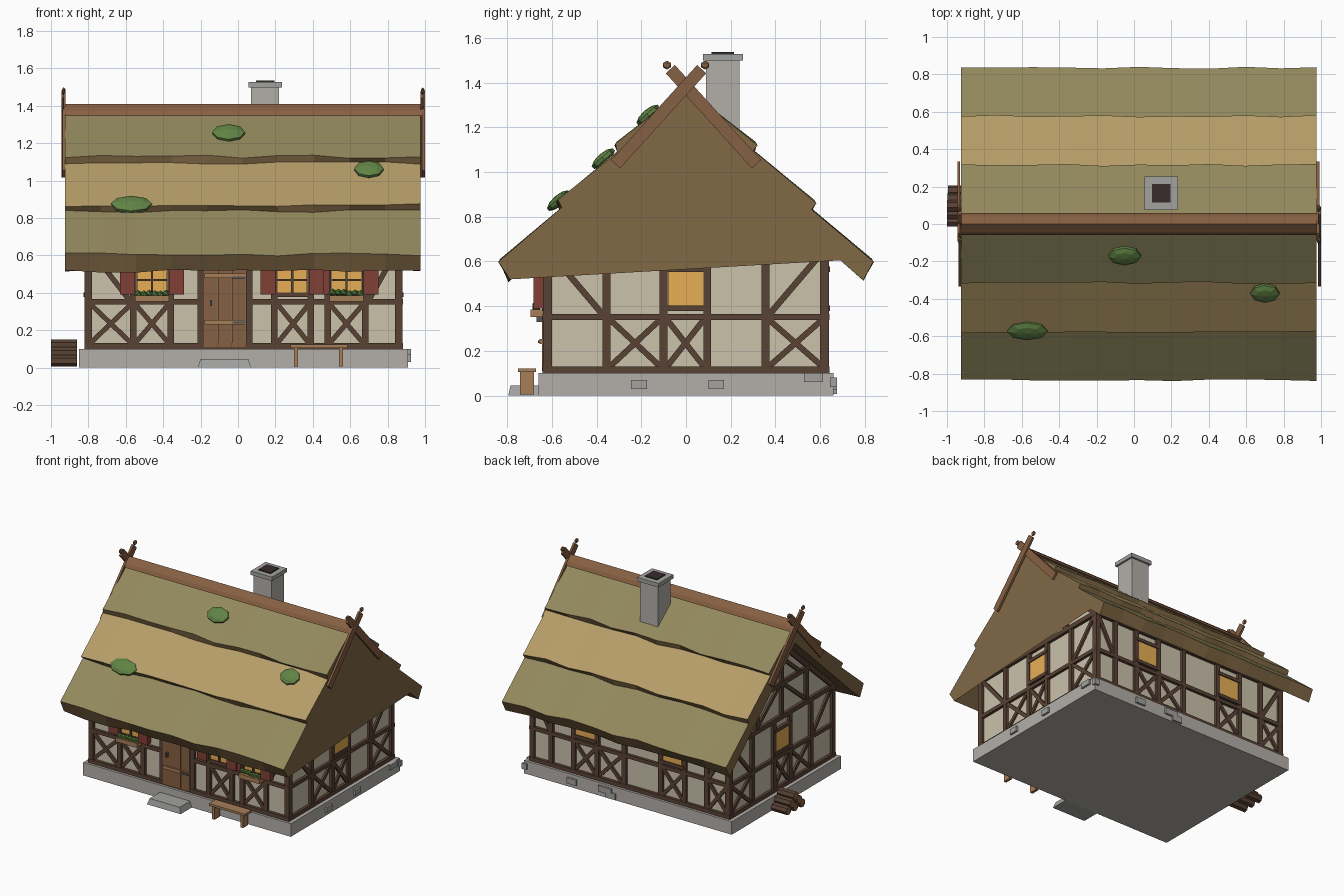
import bpy, bmesh, math, random
from mathutils import Vector as V, Matrix

if "Cube" in bpy.data.objects:
    bpy.data.objects.remove(bpy.data.objects["Cube"])

random.seed(4)
Z = V((0, 0, 1))
MATS = {}
for n, c in dict(stone=(.45, .43, .40), rock=(.36, .36, .35), plaster=(.60, .54, .41), timber=(.10, .055, .035),
                 wood=(.24, .115, .055), plank=(.38, .21, .095), straw=(.47, .34, .14), old_straw=(.29, .25, .11),
                 straw_edge=(.22, .14, .06), glow=(.80, .42, .09), red=(.22, .05, .035), leaf=(.10, .23, .05),
                 moss=(.12, .23, .06), soot=(.04, .025, .025), iron=(.09, .09, .09)).items():
    MATS[n] = bpy.data.materials.new(n)
    MATS[n].diffuse_color = (*c, 1)


def finish(name, bm, *mats):
    bmesh.ops.recalc_face_normals(bm, faces=bm.faces)
    me = bpy.data.meshes.new(name)
    bm.to_mesh(me)
    bm.free()
    for m in mats:
        me.materials.append(MATS[m])
    ob = bpy.data.objects.new(name, me)
    bpy.context.collection.objects.link(ob)
    return ob


def add_box(bm, lo, hi):
    lo, hi = V(lo), V(hi)
    bmesh.ops.create_cube(bm, size=1, matrix=Matrix.LocRotScale((lo + hi) / 2, None, hi - lo))


def box(name, mat, *pairs):
    bm = bmesh.new()
    for lo, hi in pairs:
        add_box(bm, lo, hi)
    return finish(name, bm, mat)


def bar(bm, a, b, w, n, d):
    """Square-cut beam from a to b: width w across, depth d along normal n."""
    ax = b - a
    side = ax.cross(n).normalized() * w
    m = Matrix((ax, side, n * d)).transposed().to_4x4()
    m.translation = (a + b) / 2
    bmesh.ops.create_cube(bm, size=1, matrix=m)


def prism(name, mat, prof, x0, x1):
    bm = bmesh.new()
    A, B = ([bm.verts.new((x, y, z)) for y, z in prof] for x in (x0, x1))
    bm.faces.new(A)
    bm.faces.new(B)
    for i in range(len(A)):
        j = (i + 1) % len(A)
        bm.faces.new((A[i], A[j], B[j], B[i]))
    return finish(name, bm, mat)


# Plinth with loose stones
box("plinth", "stone", ((-.85, -.66, 0), (.91, .66, .1)))
stones = [((.905, y, z), (.02, w, .02)) for y, z, w in ((-.21, .05, .035), (.135, .05, .035), (.57, .08, .042))]
stones += [((x, .66, z), (w, .015, .022)) for x, z, w in ((.9, .06, .02), (.5, .05, .04), (.22, .06, .055), (.17, .03, .04))]
box("plinth_stones", "rock", *[(V(c) - V(h), V(c) + V(h)) for c, h in stones])

# Plastered walls with gables
prism("walls", "plaster", [(-.62, .1), (.62, .1), (.62, .66), (0, 1.21), (-.62, .66)], -.80, .86)


# Timber framing, one wall at a time
def frame(name, o, u, n, lo, hi, posts, crosses, braces, windows, gable=False, gaps=()):
    P = lambda a, z: V(o) + V(u) * a + Z * z
    n = V(n)
    bm = bmesh.new()
    beam = lambda a, b, w=.035, d=.04: bar(bm, P(*a), P(*b), w, n, d)
    beam((lo, .115), (hi, .115), .03, .044)
    beam((lo, .645), (hi, .645), .035, .044)
    cuts = [lo] + [g for gap in gaps for g in gap] + [hi]
    for a, b in zip(cuts[::2], cuts[1::2]):
        beam((a, .352), (b, .352), .028, .042)
    for p in posts:
        beam((p, .1), (p, .65))
    for a, b in crosses:
        beam((a, .13), (b, .34), .026, .028)
        beam((a, .34), (b, .13), .026, .03)
    for a, b in braces:
        beam((a, .63), (b, .36), .028, .03)
    if gable:
        beam((-.37, .9), (.37, .9), .035, .042)
        beam((0, .65), (0, 1.19))
        for s in (-1, 1):
            beam((s * .62, .645), (0, 1.195), .035, .038)
            beam((s * .30, .65), (s * .30, .9))
            beam((s * .29, .67), (s * .02, .89), .028, .03)
            beam((s * .22, .91), (s * .02, 1.08), .028, .03)
    for w in windows:
        for z in (.39, .565):
            beam((w - .1, z), (w + .1, z), .025, .05)
    finish(name + "_timbers", bm, "timber")
    bm = bmesh.new()
    for w in windows:
        bar(bm, P(w, .40), P(w, .555), .16, n, .034)
    finish(name + "_window_panes", bm, "glow")


FW = (-.46, .29, .58)
frame("front", (0, -.62, 0), (1, 0, 0), (0, -1, 0), -.82, .88,
      (-.803, -.56, -.36, -.2, .06, .195, .39, .48, .68, .863),
      ((-.79, -.57), (-.55, -.37), (.21, .38), (.49, .67)), ((-.79, -.58), (.85, .70)), FW, gaps=((-.2, .06),))
frame("back", (0, .62, 0), (1, 0, 0), (0, 1, 0), -.82, .88,
      (-.803, -.62, -.43, -.23, .08, .31, .51, .70, .863),
      ((-.79, -.63), (-.42, -.24), (.1, .3), (.32, .50)), ((-.79, -.63), (.85, .71)), (-.33, .41))
for nm, x, s in (("right", .86, 1), ("left", -.80, -1)):
    frame(nm, (x, 0, 0), (0, 1, 0), (s, 0, 0), -.64, .64, (-.622, -.355, -.1, .095, .355, .622),
          ((-.34, -.115), (-.085, .08), (.37, .61)), ((-.6, -.37), (.6, .37)), (0,), gable=True)

# Front window bars, shutters and flower boxes
bars, shut = [], []
for w in FW:
    bars += [((w - .006, -.65, .4), (w + .006, -.62, .56)), ((w - .08, -.648, .462), (w + .08, -.62, .474))]
    for s in (-1, 1):
        c = w + s * .13
        shut.append(((c - .04, -.675 - .008 * s, .39), (c + .04, -.64, .57)))
box("window_bars", "timber", *bars)
box("shutters", "red", *shut)
box("flower_boxes", "plank", *[((w - .09, -.695, .352), (w + .09, -.64, .385)) for w in (-.46, .58)])
bm = bmesh.new()
for w in (-.46, .58):
    for i in range(6):
        p = V((w - .075 + i * .03, -.67, .392 + random.uniform(0, .012)))
        bmesh.ops.create_icosphere(bm, subdivisions=1, radius=.02, matrix=Matrix.Translation(p))
finish("flower_leaves", bm, "leaf")

# Door with battens and ironwork
box("door", "wood", *[((-.183 + i * .0757, -.645, .11), (-.110 + i * .0757, -.62, .59)) for i in range(3)])
box("door_battens", "plank", *[((-.18, -.656, z), (.04, -.64, z + .024)) for z in (.23, .48)])
box("door_iron", "iron", *[((-.03, -.662, z), (.04, -.65, z + .012)) for z in (.235, .475)],
    ((-.15, -.668, .33), (-.138, -.64, .362)))

# Doorstep, narrower at the top
step = box("doorstep", "rock", ((-.215, -.795, 0), (.07, -.66, .045)))
for v in step.data.vertices:
    if v.co.z > .02:
        v.co.x += .015 if v.co.x < -.07 else -.015
        v.co.y += .01 if v.co.y < -.7 else 0

# Bench
box("bench_seat", "plank", ((.28, -.752, .105), (.585, -.67, .122)))
box("bench_legs", "plank", *[((x, -.742, .005), (x + .022, -.68, .105)) for x in (.3, .54)])

# Log pile
bm = bmesh.new()
for row, z in enumerate((.036, .078, .119)):
    for i in range(3 - row):
        m = Matrix.Translation((-.93, .015 + i * .08 + row * .04 + .0, z)) @ Matrix.Rotation(math.pi / 2, 4, 'Y')
        bmesh.ops.create_cone(bm, cap_ends=True, segments=7, radius1=.032, radius2=.032,
                              depth=.14 - .006 * i, matrix=m)
bm.normal_update()
for f in bm.faces:
    f.material_index = int(abs(f.normal.x) > .9)
finish("log_pile", bm, "timber", "wood")

# Thatched roof: stepped section swept along x with uneven course edges
half = [(.835, .605), (.56, .835), (.578, .868), (.302, 1.095), (.315, 1.128)]
outer = [(-.79, .515)] + [(-y, z) for y, z in half] + [(0, 1.375)] + half[::-1] + [(.79, .52)]
section = outer + [(.69, .605), (0, 1.235), (-.69, .605)]
tone = [2, 1, 2, 0, 2, 1, 1, 2, 0, 2, 1, 2, 2, 2, 2, 2]
bm = bmesh.new()
rings = []
for k in range(11):
    x = -.925 + k * .19
    ring = []
    for i, (y, z) in enumerate(section):
        j = random.uniform(-.009, .009) if i < 13 and i != 6 else 0
        ring.append(bm.verts.new((x, y + (j * .6 if y > 0 else -j * .6), z - j)))
    rings.append(ring)
N = len(section)
for A, B in zip(rings, rings[1:]):
    for i in range(N):
        j = (i + 1) % N
        bm.faces.new((A[i], A[j], B[j], B[i])).material_index = tone[i]
bm.faces.new(rings[0]).material_index = 2
bm.faces.new(rings[-1][:14]).material_index = 2      # closed right gable end
# keep the last opening sealed behind the gable sheet
bm.faces.new((rings[-1][13], rings[-1][14], rings[-1][15], rings[-1][0])).material_index = 2
finish("thatch_roof", bm, "straw", "old_straw", "straw_edge")

# Ridge cap
prism("ridge_cap", "wood", [(-.06, 1.345), (-.045, 1.372), (0, 1.41), (.045, 1.372), (.06, 1.345), (0, 1.35)], -.935, .985)

# Crossed gable boards with knobs
bm = bmesh.new()
for x in (-.933, .987):
    for s in (-1, 1):
        bar(bm, V((x + s * .004, -s * .315, 1.035)), V((x + s * .004, s * .07, 1.46)), .055, V((1, 0, 0)), .016)
        bmesh.ops.create_icosphere(bm, subdivisions=1, radius=.022, matrix=Matrix.Translation((x, s * .085, 1.478))
                                   @ Matrix.Diagonal((.55, 1, .9, 1)))
finish("gable_boards", bm, "wood")

# Chimney
box("chimney", "stone", ((.07, .09, .95), (.22, .24, 1.5)))
box("chimney_cap", "rock", ((.055, .075, 1.498), (.235, .255, 1.528)))
box("chimney_flue", "soot", ((.095, .115, 1.52), (.195, .215, 1.536)))

# Moss cushions on the front slope
bm = bmesh.new()
for x, y, z, rx in ((-.05, -.17, 1.255, .092), (.70, -.37, 1.06, .082), (-.57, -.57, .872, .115)):
    m = Matrix.Translation((x, y, z)) @ Matrix.Rotation(math.radians(41), 4, 'X') @ Matrix.Diagonal((rx, .065, .025, 1))
    bmesh.ops.create_uvsphere(bm, u_segments=8, v_segments=5, radius=1, matrix=m)
finish("moss", bm, "moss")

for m in bpy.data.materials:
    if m.users and not m.is_grease_pencil:
        m.use_nodes = True
        m.node_tree.nodes["Principled BSDF"].inputs["Base Color"].default_value = m.diffuse_color
